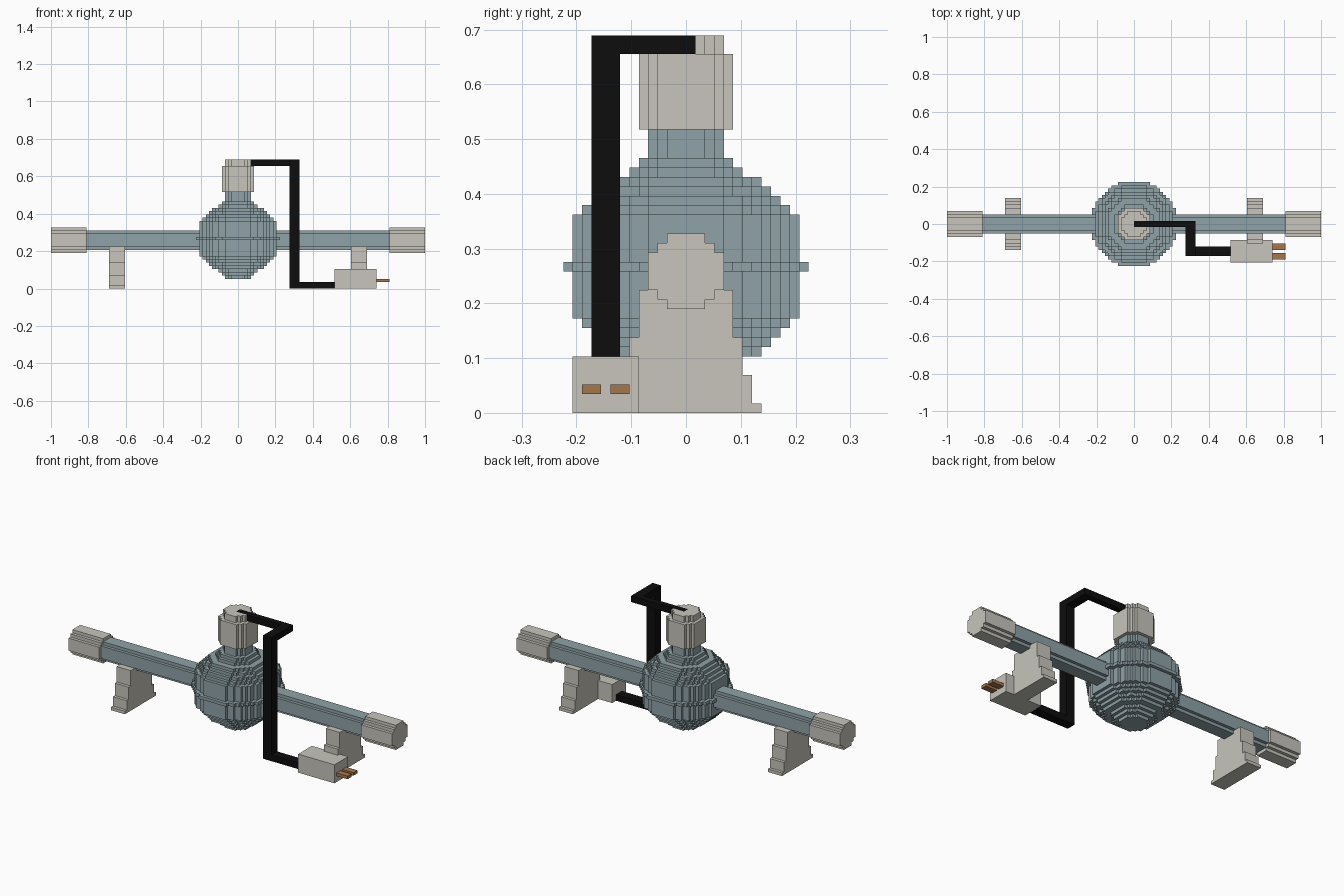
import bpy
import bmesh
from mathutils import Vector

if "Cube" in bpy.data.objects:
    bpy.data.objects.remove(bpy.data.objects["Cube"])

U = 2 / 116  # size of one block


def material(name, rgb):
    m = bpy.data.materials.new(name)
    m.diffuse_color = (*rgb, 1)
    m.use_nodes = True
    m.node_tree.nodes["Principled BSDF"].inputs["Base Color"].default_value = m.diffuse_color
    return m


CREAM = material("cream_plastic", (0.57, 0.56, 0.50))
STEEL = material("blue_grey_metal", (0.275, 0.36, 0.385))
BLACK = material("black_rubber", (0.004, 0.004, 0.004))
COPPER = material("copper", (0.37, 0.19, 0.075))


def box(x0, x1, y0, y1, z0, z1):
    """Set of grid cells filling a box."""
    return {(x, y, z) for x in range(x0, x1) for y in range(y0, y1) for z in range(z0, z1)}


def disc(half):
    """Grid cells of a blocky circle with the given half width."""
    r = range(-half, half)
    return [(a, b) for a in r for b in r
            if (a + 0.5) ** 2 + (b + 0.5) ** 2 < (half + 0.29) ** 2]


def upright(half, z0, z1):
    return {(a, b, z) for a, b in disc(half) for z in range(z0, z1)}


def lengthwise(half, x0, x1, axis_z=15):
    return {(x, a, b + axis_z) for a, b in disc(half) for x in range(x0, x1)}


parts = []      # (name, cells, material); earlier parts win shared cells
occupied = set()


def part(name, cells, mat):
    cells = cells - occupied
    occupied.update(cells)
    parts.append((name, cells, mat))


# Cable: top run, sideways run, drop, and run into the plug
part("cable", box(0, 19, -1, 1, 38, 40) | box(16, 19, -10, 1, 38, 40)
     | box(16, 19, -10, -7, 0, 40) | box(16, 30, -10, -7, 0, 2), BLACK)

# Plug with two prongs
part("plug_body", box(30, 43, -12, -5, 0, 6), CREAM)
for i, y in enumerate((-11, -8)):
    part(f"plug_prong_{i + 1}", box(43, 47, y, y + 2, 2, 3), COPPER)

# Neck cap, with a narrower lid
part("neck_cap", upright(5, 30, 38) | upright(4, 38, 40), CREAM)

# End caps and stepped feet on both sides
for side, cap_x, foot_x in (("left", -58, -40), ("right", 47, 35)):
    part(f"end_cap_{side}", lengthwise(4, cap_x, cap_x + 11), CREAM)
    foot = set()
    for half, z0, z1 in ((8, 0, 1), (7, 1, 4), (6, 4, 8), (5, 8, 13)):
        foot |= box(foot_x, foot_x + 5, -half, half, z0, z1)
    part(f"foot_{side}", foot - lengthwise(3, foot_x, foot_x + 5), CREAM)

# Round chamber from stacked discs, mirrored about its equator, plus neck
chamber = upright(4, 27, 30)
for k, half in enumerate((13, 12, 12, 12, 12, 12, 11, 10, 9, 8, 6, 5, 4)):
    chamber |= upright(half, 15 + k, 16 + k) | upright(half, 15 - k, 16 - k)
part("round_chamber", chamber, STEEL)

# Long tube through the chamber
part("tube", lengthwise(3, -47, 47), STEEL)


def skin(name, cells, mat):
    """Outer faces of a part's cells, merged into flat panels."""
    bm = bmesh.new()
    verts = {}

    def vert(p):
        if p not in verts:
            verts[p] = bm.verts.new(Vector(p) * U)
        return verts[p]

    for c in sorted(cells):
        for axis in range(3):
            for step in (0, 1):
                n = list(c)
                n[axis] += 2 * step - 1
                if tuple(n) in occupied:
                    continue
                ring = []
                for a, b in ((0, 0), (1, 0), (1, 1), (0, 1)):
                    p = list(c)
                    p[axis] += step
                    p[(axis + 1) % 3] += a
                    p[(axis + 2) % 3] += b
                    ring.append(vert(tuple(p)))
                bm.faces.new(ring if step else ring[::-1])
    bmesh.ops.dissolve_limit(bm, angle_limit=0.01, verts=bm.verts[:], edges=bm.edges[:])
    mesh = bpy.data.meshes.new(name)
    bm.to_mesh(mesh)
    bm.free()
    mesh.materials.append(mat)
    bpy.context.collection.objects.link(bpy.data.objects.new(name, mesh))


for p in parts:
    skin(*p)
